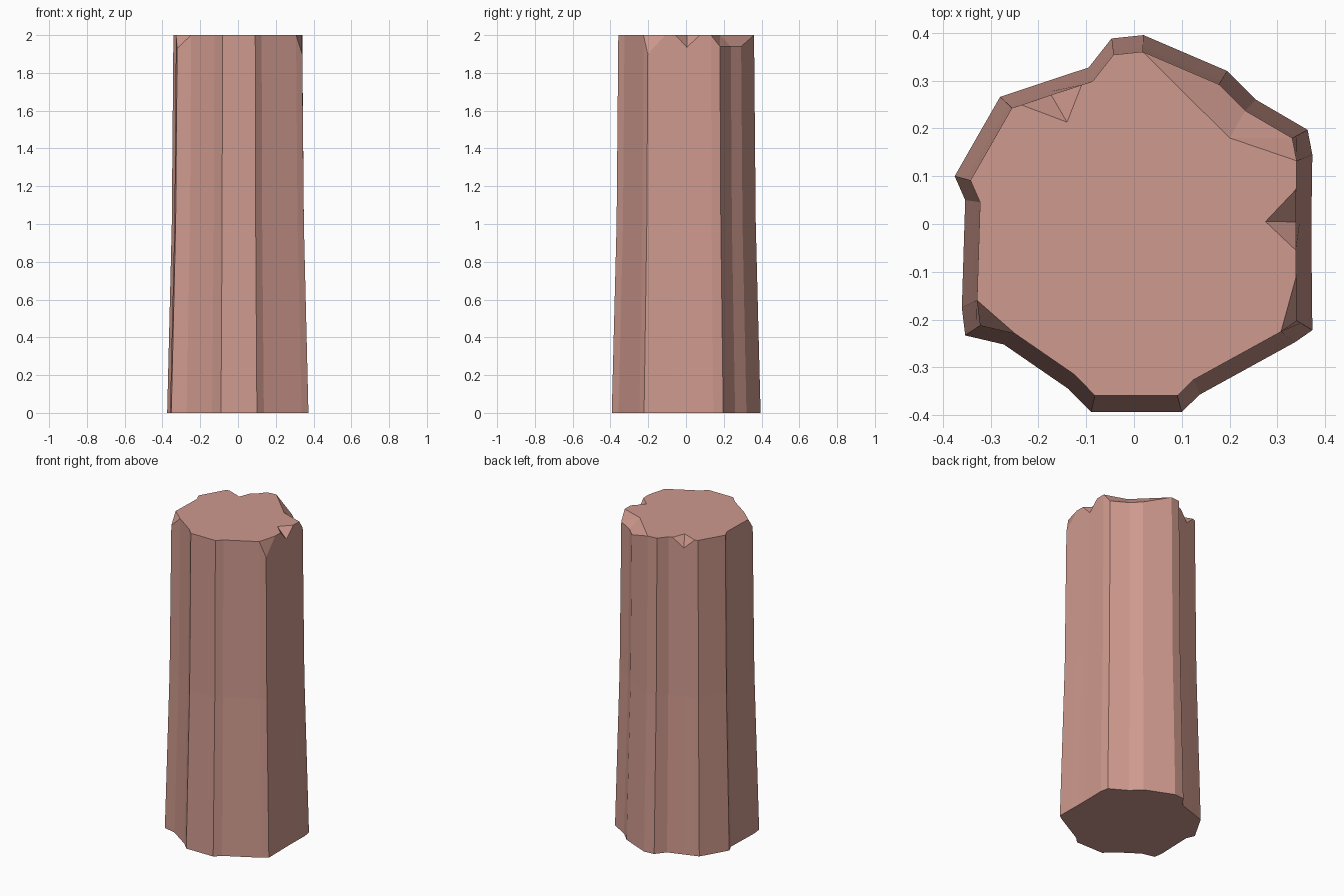
import bpy, bmesh

if "Cube" in bpy.data.objects:
    bpy.data.objects.remove(bpy.data.objects["Cube"])

# Fluted outline at the base, clockwise from the back: x, y, depth broken off at the top
OUTLINE = [
    (0.02, 0.395, 0), (0.195, 0.32, .06), (0.255, 0.26, .06), (0.363, 0.197, .06),
    (0.373, 0.145, 0), (0.372, 0.08, 0), (0.371, 0.005, .065), (0.371, -0.06, 0),
    (0.372, -0.12, 0), (0.373, -0.222, .1), (0.337, -0.247, 0), (0.137, -0.357, 0),
    (0.10, -0.393, 0), (-0.09, -0.393, 0), (-0.137, -0.345, 0), (-0.272, -0.252, 0),
    (-0.353, -0.233, .07), (-0.36, -0.175, 0), (-0.353, 0.05, 0), (-0.375, 0.10, 0),
    (-0.28, 0.266, 0), (-0.258, 0.273, 0), (-0.19, 0.296, .06), (-0.12, 0.319, 0),
    (-0.095, 0.327, 0), (-0.047, 0.388, 0),
]
# Chips in the rim: first point, last point, optional inner corner on the top face
CHIPS = [(0, 4, (0.20, 0.18)), (5, 7, (0.275, 0.005)), (8, 10, None),
         (15, 17, None), (21, 23, (-0.14, 0.213))]

bm = bmesh.new()


def ring(scale, z, chipped=0):
    return [bm.verts.new((x * scale, y * scale, z - d * chipped)) for x, y, d in OUTLINE]


# Tapered shaft
rings = [ring(1, 0), ring(0.935, 1), ring(0.912, 2, 1)]
n = len(OUTLINE)
for low, high in zip(rings, rings[1:]):
    for i in range(n):
        j = (i + 1) % n
        bm.faces.new((low[i], low[j], high[j], high[i]))
bm.faces.new(rings[0])

# Chip faces and the remaining flat top
top = rings[-1]
cap = {i: v for i, v in enumerate(top)}
for first, last, inner in CHIPS:
    for i in range(first + 1, last):
        del cap[i]
    if inner:
        corner = bm.verts.new((*inner, 2))
        cap[first + 0.5] = corner
        for i in range(first, last):
            bm.faces.new((corner, top[i], top[i + 1]))
    else:
        bm.faces.new(top[first:last + 1])
bm.faces.new([cap[k] for k in sorted(cap)])
bmesh.ops.recalc_face_normals(bm, faces=bm.faces)

mesh = bpy.data.meshes.new("broken_column")
bm.to_mesh(mesh)
bm.free()
column = bpy.data.objects.new("broken_column", mesh)
bpy.context.collection.objects.link(column)

# Pinkish stone
stone = bpy.data.materials.new("pink_stone")
stone.diffuse_color = (0.62, 0.32, 0.27, 1)
stone.use_nodes = True
stone.node_tree.nodes["Principled BSDF"].inputs["Base Color"].default_value = stone.diffuse_color
mesh.materials.append(stone)
